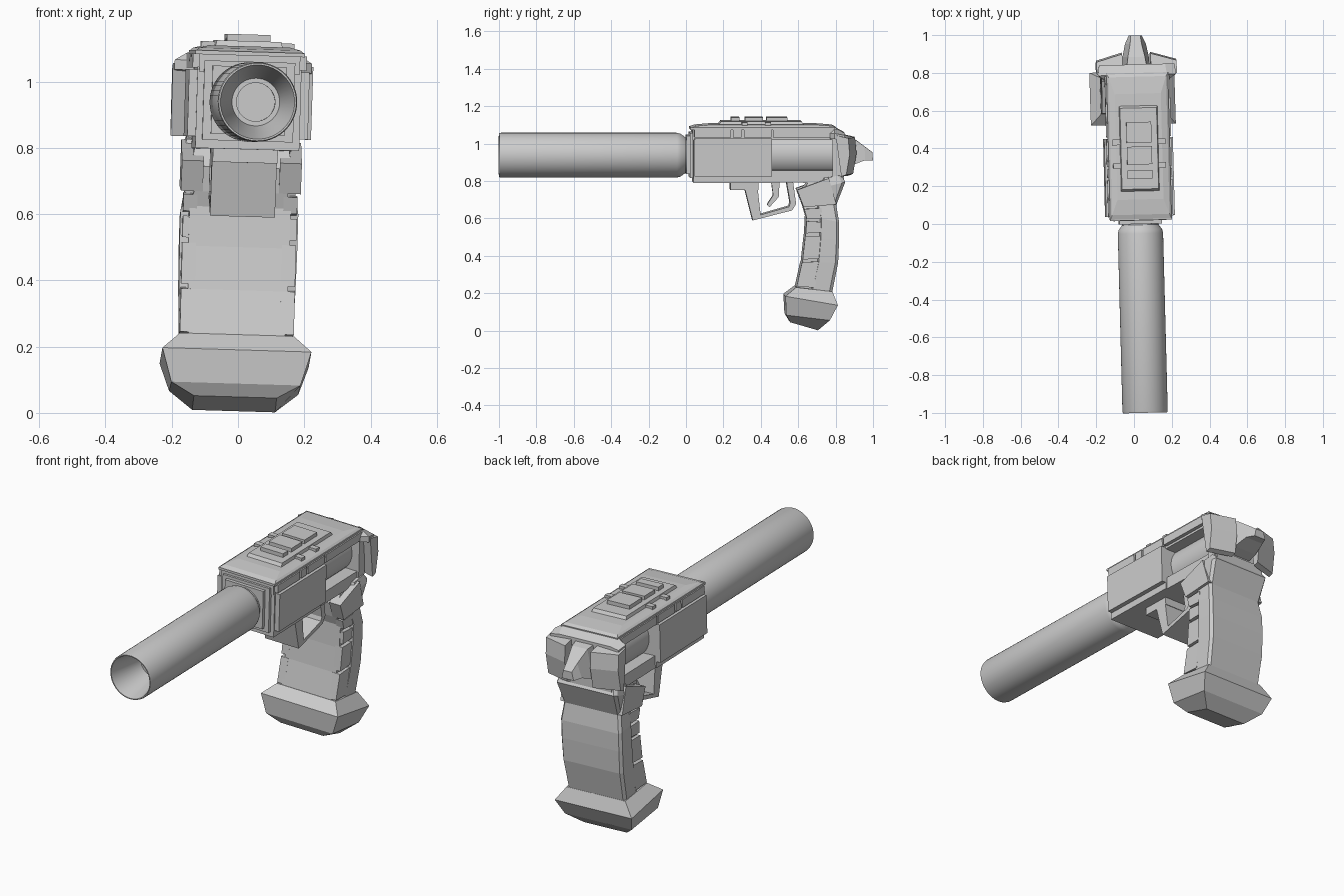
import bpy, bmesh, math
from mathutils import Matrix, Vector

if "Cube" in bpy.data.objects:
    bpy.data.objects.remove(bpy.data.objects["Cube"])

# The whole model leans slightly: small yaw and roll about the bore axis
LEAN = (Matrix.Translation((0.033, 0, 0.94)) @ Matrix.Rotation(0.026, 4, 'Z')
        @ Matrix.Rotation(0.03, 4, 'Y') @ Matrix.Translation((0, 0, -0.94)))


def finish(name, bm, smooth=False):
    bmesh.ops.recalc_face_normals(bm, faces=bm.faces)
    me = bpy.data.meshes.new(name)
    bm.to_mesh(me)
    bm.free()
    ob = bpy.data.objects.new(name, me)
    bpy.context.collection.objects.link(ob)
    ob.matrix_world = LEAN
    if smooth:
        bpy.ops.object.select_all(action='DESELECT')
        ob.select_set(True)
        bpy.context.view_layer.objects.active = ob
        bpy.ops.object.shade_smooth_by_angle(angle=math.radians(30))
    return ob


def add_loft(bm, rings):
    loops = [[bm.verts.new(p) for p in r] for r in rings]
    n = len(loops[0])
    for a, b in zip(loops, loops[1:]):
        for i in range(n):
            j = (i + 1) % n
            bm.faces.new((a[i], a[j], b[j], b[i]))
    bm.faces.new(loops[0])
    bm.faces.new(loops[-1])


def loft(name, rings, smooth=False):
    bm = bmesh.new()
    add_loft(bm, rings)
    return finish(name, bm, smooth)


def prism(name, prof, x0, x1=None, shift=0.0):
    """Side profile (y, z) across the width, or a mirrored pair from x0 to x1."""
    bm = bmesh.new()
    if x1 is None:
        add_loft(bm, [[(x, y, z) for y, z in prof] for x in (-x0, x0)])
    else:
        for s in (-1, 1):
            add_loft(bm, [[(s * x0, y + shift, z) for y, z in prof],
                          [(s * x1, y, z) for y, z in prof]])
    return finish(name, bm)


def rect(y0, y1, z0, z1):
    return [(y0, z0), (y1, z0), (y1, z1), (y0, z1)]


def frustum(name, *levels):
    """Stack of horizontal rectangles: (half width, y0, y1, z)."""
    return loft(name, [[(-w, a, z), (w, a, z), (w, b, z), (-w, b, z)]
                       for w, a, b, z in levels])


def lathe(name, prof, zc, n=48):
    """Turned part along y from (radius, y) points."""
    return loft(name, [[(r * math.cos(2 * math.pi * i / n), y,
                         zc + r * math.sin(2 * math.pi * i / n)) for i in range(n)]
                       for r, y in prof], True)


# Barrel sleeve with funnel mouth, and inner bolt
lathe("barrel_sleeve", [(.058, -.78), (.058, -.8), (.072, -.8), (.108, -.985), (.112, -1),
                        (.117, -1), (.12, -.99), (.12, -.05), (.115, -.03),
                        (.097, -.005), (.097, .05)], .938)
lathe("bolt", [(.118, .40), (.118, .80)], .945)

# Front collar and body
prism("front_collar", rect(0, .04, .84, 1.045), .112)
prism("front_plate", rect(.018, .05, .82, 1.06), .137)
prism("body_core", rect(.035, .455, .795, 1.04), .157)
prism("side_panel", rect(.042, .455, .83, 1.032), .15, .182)
prism("frame_rear", [(.44, .795), (.62, .795), (.84, .79), (.84, .86), (.44, .86)], .15)
prism("rear_block", rect(.78, .83, .82, 1.06), .16)

# Slide: core, side bands split by grooves, stepped roof
prism("slide_core", rect(.03, .80, 1.025, 1.088), .152)
for i, (a, b) in enumerate([(.04, .235), (.247, .293), (.305, .452), (.462, .79)]):
    prism(f"slide_band_{i}", rect(a, b, 1.037, 1.08), .14, .172)
prism("slide_lip", rect(.02, .80, 1.078, 1.09), .165)
frustum("slide_roof", (.165, .02, .80, 1.088), (.152, .05, .78, 1.098),
        (.122, .13, .69, 1.106))
frustum("roof_plate", (.103, .17, .63, 1.10), (.097, .185, .615, 1.122))
for i, (a, b) in enumerate([(.24, .285), (.315, .41), (.43, .54)]):
    prism(f"roof_rib_{i}", rect(a, b, 1.115, 1.142), .066)
for i, y in enumerate((.295, .42)):
    prism(f"roof_side_rib_{i}", rect(y, y + .03, 1.09, 1.118), .10, .14)

# Rear flare, wings and hammer
loft("rear_flare", [[(-w, y, z0), (w, y, z0), (w, y, z0 + .03), (w - .05, y, z1),
                     (-w + .05, y, z1), (-w, y, z0 + .03)]
                    for w, y, z0, z1 in ((.17, .765, 1.03, 1.095), (.207, .79, 1.03, 1.09),
                                         (.20, .845, 1.02, 1.06))])
prism("rear_wing", [(.795, 1.05), (.862, 1.035), (.87, .95), (.852, .84),
                    (.825, .83)], .075, .212, .04)
loft("hammer", [[(-w, y, z0), (w, y, z0), (t, y, z1), (-t, y, z1)]
                for w, t, y, z0, z1 in ((.075, .055, .82, .87, 1.05),
                                        (.07, .045, .885, .885, 1.037),
                                        (.055, .03, .955, .912, .985),
                                        (.035, .025, .998, .91, .953))])

# Trigger group
prism("guard_mount", rect(.235, .385, .755, .80), .098)
prism("trigger_guard", [(.31, .77), (.355, .592), (.565, .645), (.587, .68), (.57, .80),
                        (.535, .80), (.555, .685), (.548, .665), (.397, .622),
                        (.38, .77)], .098)
prism("trigger", [(.455, .80), (.50, .80), (.495, .715), (.445, .66), (.433, .675),
                  (.465, .725)], .04)


# Grip: lofted sections, (front y, z, back y, z, half width)
def grip_ring(yf, zf, yb, zb, w):
    pts = [(0, w - .025), (.42, w - .025), (.46, w), (.92, w), (1, w - .012)]
    half = [(x, yf + (yb - yf) * t, zf + (zb - zf) * t) for t, x in pts]
    return half + [(-x, y, z) for x, y, z in reversed(half)]


loft("grip", [grip_ring(*s) for s in (
    (.66, .81, .825, .835, .165), (.61, .74, .848, .80, .178), (.625, .665, .80, .676, .166),
    (.64, .62, .815, .585, .178), (.634, .50, .815, .49, .178), (.618, .37, .81, .37, .176),
    (.585, .228, .778, .208, .17))])
prism("grip_cheek", [(.59, .757), (.76, .82), (.80, .68), (.625, .665)], .115, .181)
for i, prof in enumerate([[(.628, .655), (.72, .66), (.728, .60), (.642, .605)],
                          [(.64, .59), (.728, .585), (.728, .53), (.638, .525)],
                          [(.634, .51), (.726, .51), (.718, .39), (.62, .385)],
                          [(.617, .37), (.716, .375), (.686, .235), (.588, .24)]]):
    prism(f"grip_band_{i}", prof, .13, .172)

# Flared grip base
loft("grip_base", [[(-w, yf, zf), (w, yf, zf), (w, yb, zb), (-w, yb, zb)]
                   for yf, zf, yb, zb, w in ((.585, .236, .78, .213, .172),
                                             (.527, .19, .807, .142, .225),
                                             (.532, .088, .765, .06, .195),
                                             (.555, .048, .703, .005, .125))])
